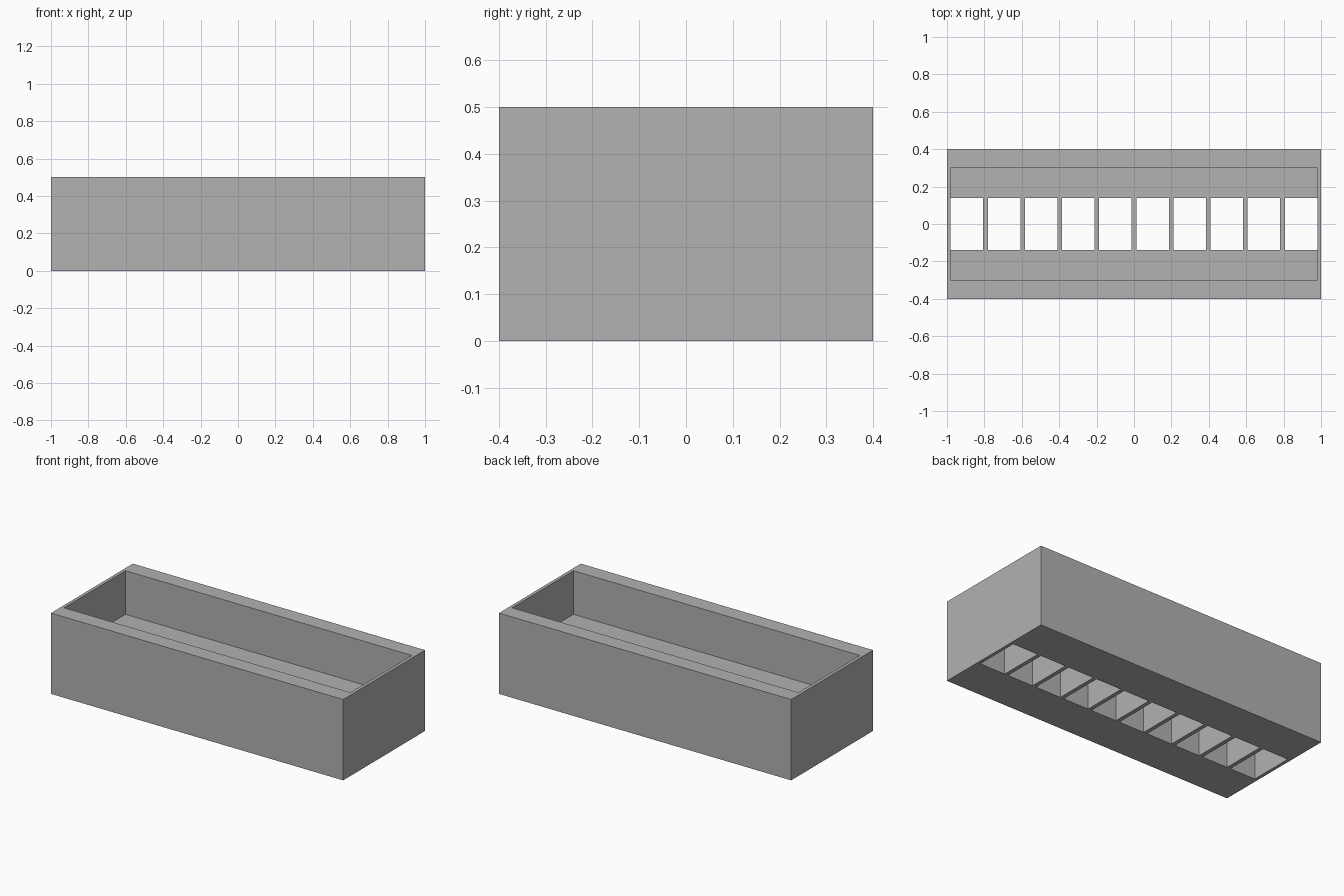
import bpy

if "Cube" in bpy.data.objects:
    bpy.data.objects.remove(bpy.data.objects["Cube"], do_unlink=True)

HEIGHT, FLOOR = 0.5, 0.23
INNER_X, INNER_Y = 0.98, 0.3
SLOT_W, SLOT_Y, SLOTS = 0.174, 0.14, 10

grey = bpy.data.materials.new("plain grey")
grey.use_nodes = True
grey.diffuse_color = (0.445, 0.445, 0.445, 1)
grey.node_tree.nodes["Principled BSDF"].inputs["Base Color"].default_value = grey.diffuse_color


def box(name, x0, x1, half_y, z0, z1):
    """Axis-aligned block, symmetric in y."""
    bpy.ops.mesh.primitive_cube_add(size=1, location=((x0 + x1) / 2, 0, (z0 + z1) / 2))
    ob = bpy.context.object
    ob.name = name
    ob.scale = (x1 - x0, 2 * half_y, z1 - z0)
    bpy.ops.object.transform_apply(location=True, rotation=False, scale=True)
    ob.data.materials.append(grey)
    return ob


def cut(target, cutter):
    """Subtract a hidden cutter from the target."""
    mod = target.modifiers.new(cutter.name, "BOOLEAN")
    mod.operation = "DIFFERENCE"
    mod.solver = "EXACT"
    mod.object = cutter
    cutter.hide_render = True
    bpy.context.view_layer.objects.active = target
    bpy.ops.object.modifier_apply(modifier=mod.name)
    bpy.data.objects.remove(cutter, do_unlink=True)


# Outer block of the tray
tray = box("slotted_tray", -1, 1, 0.4, 0, HEIGHT)

# Open upper compartment
cut(tray, box("compartment_cutter", -INNER_X, INNER_X, INNER_Y, FLOOR, HEIGHT + 0.1))

# Row of slots through the floor, leaving thin dividers
pitch = (2 * INNER_X - SLOT_W) / (SLOTS - 1)
for i in range(SLOTS):
    x = -INNER_X + i * pitch
    cut(tray, box("slot_cutter", x, x + SLOT_W, SLOT_Y, -0.1, FLOOR + 0.05))
